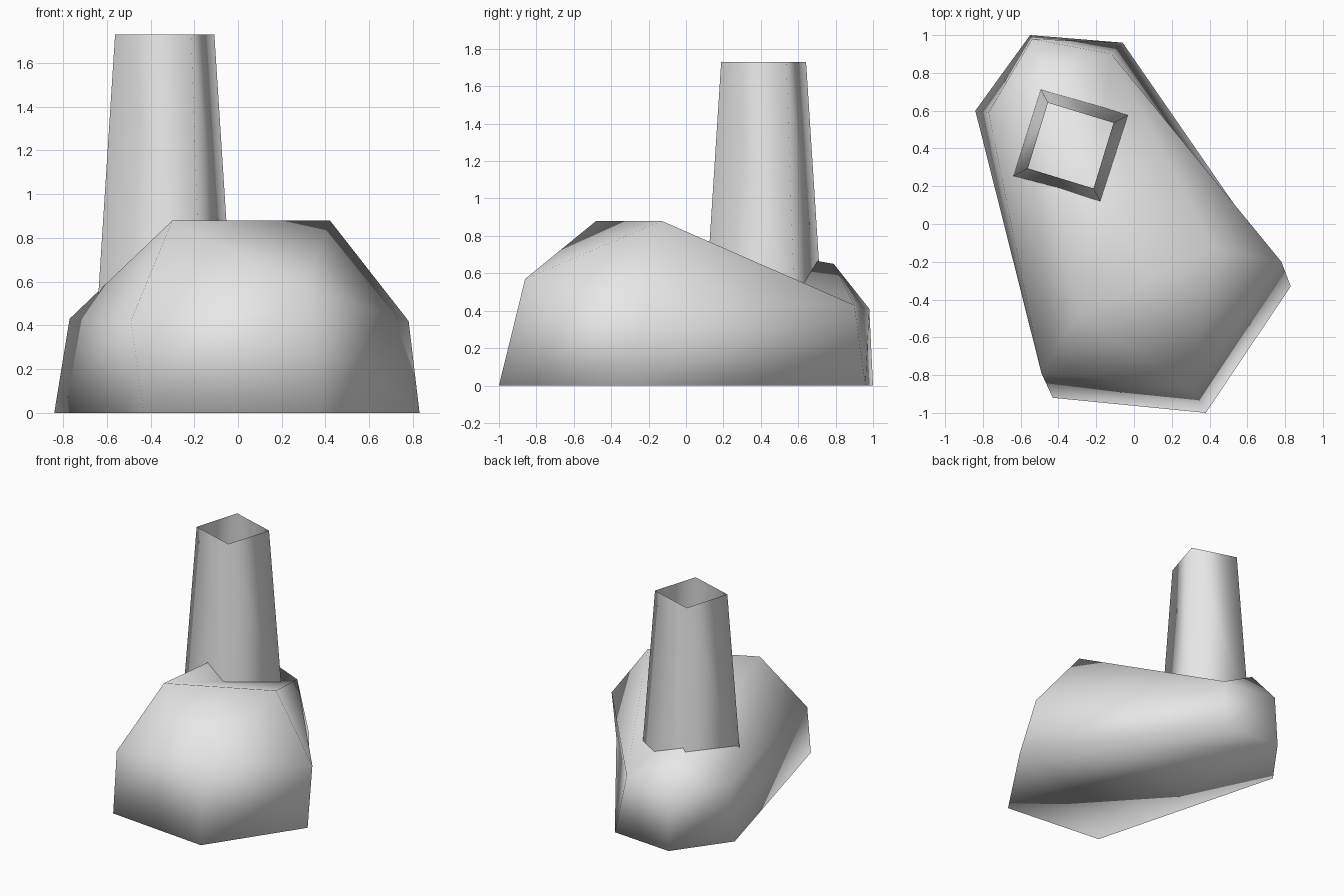
import bpy
import bmesh
from math import radians

cube = bpy.data.objects.get("Cube")
if cube:
    bpy.data.objects.remove(cube, do_unlink=True)

# Single plain grey
grey = bpy.data.materials.new("light_grey")
grey.use_nodes = True
grey.diffuse_color = (0.8, 0.8, 0.8, 1)
grey.node_tree.nodes["Principled BSDF"].inputs["Base Color"].default_value = (0.8, 0.8, 0.8, 1)


def finish(obj, name):
    obj.name = obj.data.name = name
    obj.data.materials.append(grey)
    for poly in obj.data.polygons:
        poly.use_smooth = True


# Faceted body: ground ring, shoulder ring and three peaks
ground = [(-.43, -.92, 0), (.38, -1, 0), (.83, -.33, 0),
          (-.06, .96, 0), (-.55, 1, 0), (-.84, .6, 0)]
shoulder = [(-.49, -.79, .42), (.31, -.86, .57), (.78, -.2, .42),
            (-.12, .9, .43), (-.54, .98, .41), (-.77, .59, .43)]
peaks = [(-.3, -.48, .88), (.42, -.13, .88), (-.48, .79, .65)]

bm = bmesh.new()
low, mid, top = ([bm.verts.new(p) for p in pts] for pts in (ground, shoulder, peaks))
bm.faces.new(reversed(low))
for i in range(6):
    j = (i + 1) % 6
    bm.faces.new((low[i], low[j], mid[j], mid[i]))

# Sloping upper facets, with a valley from the first peak to the back
left, right, back = top
fl, f, r, br, bl, l = mid
for tri in ((left, fl, f), (left, f, right), (right, f, r), (right, r, br),
            (left, right, br), (left, br, back), (back, br, bl),
            (back, bl, l), (left, back, l), (left, l, fl)):
    bm.faces.new(tri)
bmesh.ops.recalc_face_normals(bm, faces=bm.faces)
mesh = bpy.data.meshes.new("body")
bm.to_mesh(mesh)
bm.free()
body = bpy.data.objects.new("body", mesh)
bpy.context.collection.objects.link(body)
finish(body, "body")

# Tapered square chimney, open at both ends
base_z, top_z = 0.4, 1.73
bpy.ops.mesh.primitive_cone_add(vertices=4, radius1=.354, radius2=.257,
                                depth=top_z - base_z, end_fill_type='NOTHING',
                                location=(-.335, .415, (base_z + top_z) / 2),
                                rotation=(0, 0, radians(-62)))
finish(bpy.context.object, "chimney")
